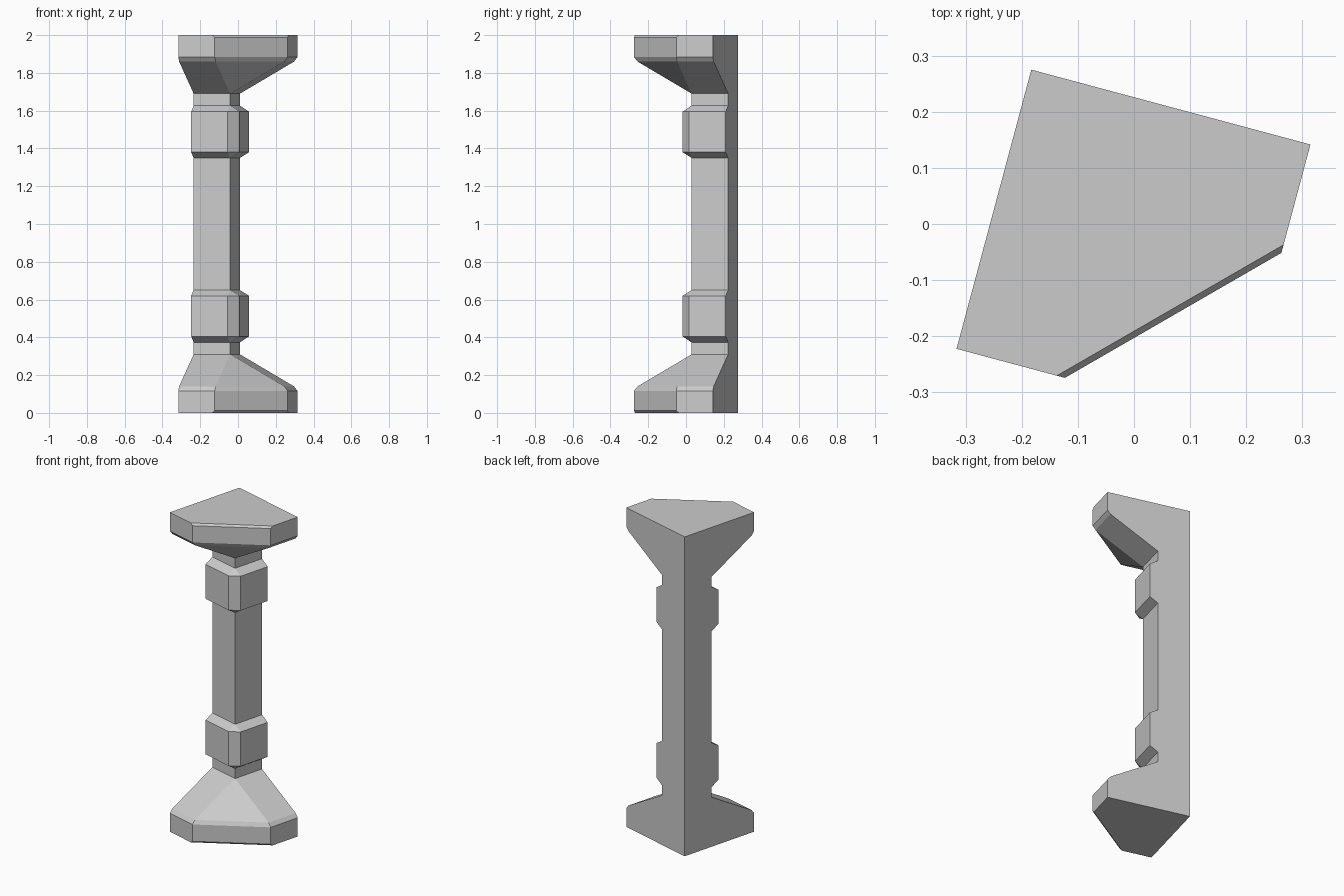
import bpy, bmesh, math
from mathutils import Matrix, Vector

if "Cube" in bpy.data.objects:
    bpy.data.objects.remove(bpy.data.objects["Cube"])

S = 0.2  # shaft width

# Lower-half profile: (height, width, length of side before the cut corner)
half = [
    (0.0, 0.515, 0.185), (0.012, 0.515, S),    # foot with eased lower edge
    (0.117, 0.515, S), (0.14, 0.497, S),       # eased upper edge of foot
    (0.31, S, S),                              # slope up to the square shaft
    (0.373, S, S), (0.405, 0.25, S),           # collar
    (0.62, 0.25, S), (0.65, S, S),
]
# The upper half mirrors the lower half about z = 1
profile = half + [(2 - z, a, c) for z, a, c in reversed(half)]

# Loft the square-with-cut-corner sections into one post
bm = bmesh.new()
rings = []
for z, a, c in profile:
    pts = [(0, 0), (a, 0), (a, c), (c, a), (0, a)]
    rings.append([bm.verts.new((u, -v, z)) for u, v in pts])
for lo, hi in zip(rings, rings[1:]):
    for i in range(5):
        j = (i + 1) % 5
        bm.faces.new((lo[i], lo[j], hi[j], hi[i]))
bm.faces.new(rings[0])
bm.faces.new(rings[-1])

# Collapse the cut corner where the section is square, then tidy the flat back
bmesh.ops.remove_doubles(bm, verts=bm.verts, dist=1e-5)
bmesh.ops.dissolve_limit(bm, angle_limit=math.radians(0.5),
                         verts=bm.verts, edges=bm.edges)
bmesh.ops.recalc_face_normals(bm, faces=bm.faces)

# Turn the post to its angled position
place = Matrix.Translation(Vector((-0.183, 0.275, 0))) @ Matrix.Rotation(math.radians(-15), 4, 'Z')
bmesh.ops.transform(bm, matrix=place, verts=bm.verts)

mesh = bpy.data.meshes.new("corner_pillar")
bm.to_mesh(mesh)
bm.free()
bpy.context.collection.objects.link(bpy.data.objects.new("corner_pillar", mesh))
